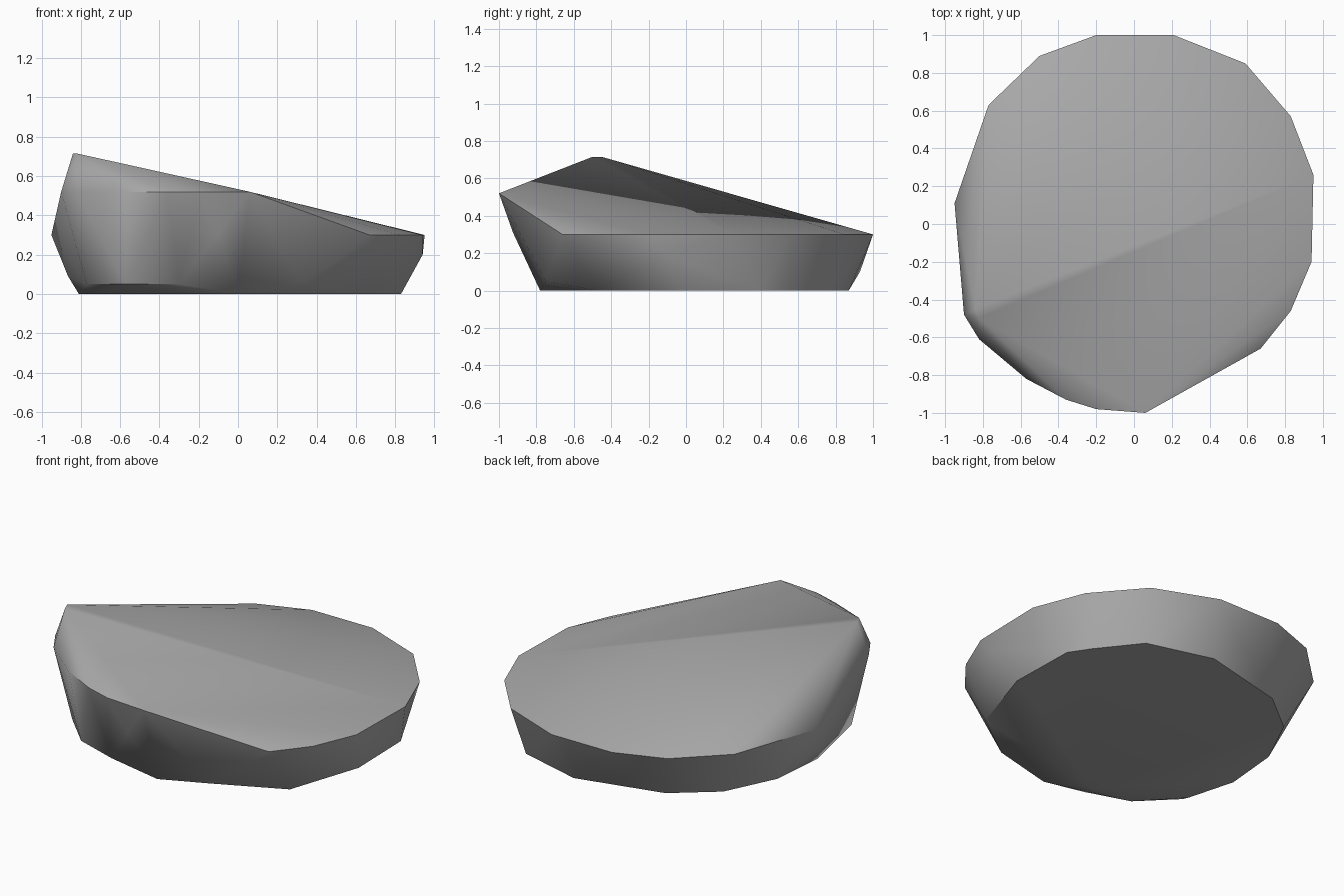
import bpy
import bmesh
import math

cube = bpy.data.objects.get("Cube")
if cube:
    bpy.data.objects.remove(cube, do_unlink=True)

# Stone colour
stone = bpy.data.materials.new("grey_stone")
stone.use_nodes = True
grey = (0.4, 0.4, 0.4, 1)
stone.diffuse_color = grey
bsdf = stone.node_tree.nodes["Principled BSDF"]
bsdf.inputs["Base Color"].default_value = grey
bsdf.inputs["Roughness"].default_value = 0.9


def ring(z, outline):
    """Lift a flat outline to one height."""
    return [(x, y, z) for x, y in outline]


# Low rim round the back and left
corners = ring(0.3, [(0.67, -0.66), (0.83, -0.46), (0.94, -0.2), (0.95, 0.26),
                     (0.83, 0.57), (0.59, 0.85), (0.21, 1), (-0.2, 1),
                     (-0.5, 0.89), (-0.77, 0.63), (-0.95, 0.11)])
# High rim round the front
corners += ring(0.52, [(0.06, -1), (-0.2, -0.98), (-0.36, -0.93),
                       (-0.57, -0.82), (-0.82, -0.61), (-0.9, -0.48)])
# Peak
corners += ring(0.715, [(-0.84, -0.45), (-0.82, -0.5)])
# Slight bulges in the wall
corners += [(0.94, -0.12, 0.2), (0, 0.93, 0.1), (-0.865, -0.05, 0.09),
            (-0.1, -0.925, 0.31)]
# Flat base
corners += ring(0, [(0.55, 0.76), (0.15, 0.87), (-0.38, 0.74), (-0.63, 0.54),
                    (-0.78, 0.23), (-0.81, -0.11), (-0.73, -0.4),
                    (-0.25, -0.66), (0, -0.78), (0.68, -0.47),
                    (0.83, -0.02), (0.82, 0.4), (0.74, 0.52)])
# Chipped lower front edge
corners += ring(0.05, [(-0.77, -0.5), (-0.57, -0.7), (-0.3, -0.79), (0.33, -0.75)])

# Wrap the corners into one faceted stone
bm = bmesh.new()
for corner in corners:
    bm.verts.new(corner)
hull = bmesh.ops.convex_hull(bm, input=bm.verts)
unused = {g for g in hull["geom_interior"] + hull["geom_unused"]
          if isinstance(g, bmesh.types.BMVert)}
bmesh.ops.delete(bm, geom=list(unused), context='VERTS')
bmesh.ops.dissolve_limit(bm, angle_limit=math.radians(0.5),
                         verts=bm.verts, edges=bm.edges)
bmesh.ops.recalc_face_normals(bm, faces=bm.faces)
mesh = bpy.data.meshes.new("flat_rock")
bm.to_mesh(mesh)
bm.free()
mesh.materials.append(stone)
rock = bpy.data.objects.new("flat_rock", mesh)
bpy.context.collection.objects.link(rock)

# Soft facets with a crisp rim and base
bpy.ops.object.select_all(action='DESELECT')
rock.select_set(True)
bpy.context.view_layer.objects.active = rock
bpy.ops.object.shade_smooth_by_angle(angle=math.radians(40))
